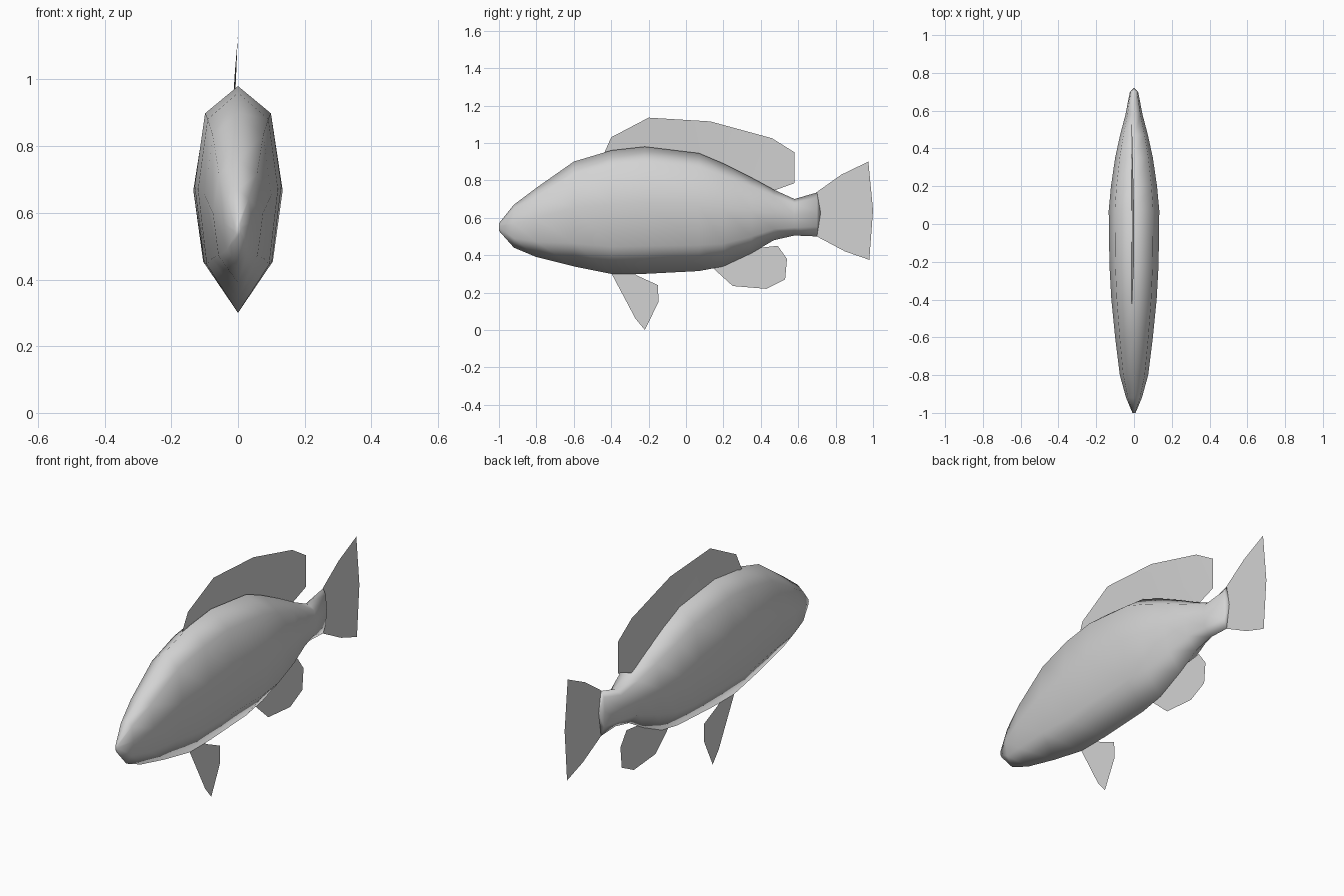
import bpy
import bmesh

default_cube = bpy.data.objects.get("Cube")
if default_cube:
    bpy.data.objects.remove(default_cube, do_unlink=True)

# One plain grey for the whole fish
grey = bpy.data.materials.new("fish_grey")
grey.use_nodes = True
colour = (0.65, 0.65, 0.65, 1)
grey.diffuse_color = colour
grey.node_tree.nodes["Principled BSDF"].inputs["Base Color"].default_value = colour


def finish(name, bm):
    """Turn a bmesh into a smooth shaded object."""
    for face in bm.faces:
        face.smooth = True
    mesh = bpy.data.meshes.new(name)
    bm.to_mesh(mesh)
    bm.free()
    mesh.materials.append(grey)
    part = bpy.data.objects.new(name, mesh)
    bpy.context.collection.objects.link(part)
    return part


# Body stations from nose to tail root: y, top, bottom, half width
STATIONS = [
    (-1.0, 0.57, 0.53, 0.008),
    (-0.92, 0.67, 0.44, 0.042),
    (-0.8, 0.76, 0.39, 0.075),
    (-0.6, 0.9, 0.34, 0.1),
    (-0.4, 0.96, 0.3, 0.12),
    (-0.22, 0.98, 0.3, 0.13),
    (0.07, 0.945, 0.315, 0.134),
    (0.2, 0.89, 0.34, 0.122),
    (0.35, 0.815, 0.41, 0.1),
    (0.47, 0.75, 0.48, 0.074),
    (0.58, 0.7, 0.505, 0.045),
    (0.7, 0.735, 0.5, 0.022),
]

# Half of the cross-section: share of the half width, share of the height
HALF_SECTION = [(0, 1), (0.76, 0.88), (1, 0.56), (0.78, 0.22), (0, 0)]
SECTION = HALF_SECTION + [(-x, z) for x, z in reversed(HALF_SECTION[1:-1])]


def build_body():
    bm = bmesh.new()
    rings = []
    for y, top, bottom, width in STATIONS:
        rings.append([bm.verts.new((x * width, y, bottom + z * (top - bottom)))
                      for x, z in SECTION])
    count = len(SECTION)
    for front, back in zip(rings, rings[1:]):
        for i in range(count):
            j = (i + 1) % count
            bm.faces.new((front[i], front[j], back[j], back[i]))
    # Close the nose and the tail root
    for ring, y in ((rings[0], -1.0), (rings[-1], 0.72)):
        middle = sum(v.co.z for v in ring) / count
        tip = bm.verts.new((0, y, middle))
        for i in range(count):
            bm.faces.new((ring[i], ring[(i + 1) % count], tip))
    bmesh.ops.recalc_face_normals(bm, faces=bm.faces)
    return finish("body", bm)


def build_fin(name, outline, lean=0.0, lean_top=1.0, lean_base=0.0):
    """Thin sheet from a side outline; its base may lean sideways."""
    bm = bmesh.new()
    verts = []
    for y, z in outline:
        share = (lean_top - z) / (lean_top - lean_base)
        verts.append(bm.verts.new((lean * min(max(share, 0), 1), y, z)))
    face = bm.faces.new(verts)
    bmesh.ops.triangulate(bm, faces=[face])
    bmesh.ops.recalc_face_normals(bm, faces=bm.faces)
    return finish(name, bm)


build_body()

build_fin("dorsal_fin", [
    (-0.44, 0.94), (-0.4, 1.03), (-0.2, 1.135), (0.13, 1.115), (0.46, 1.025),
    (0.58, 0.95), (0.58, 0.785), (0.47, 0.745), (0.3, 0.81), (0.1, 0.9),
    (-0.2, 0.94)], lean=-0.014, lean_top=1.13, lean_base=0.97)

build_fin("tail_fin", [
    (0.69, 0.73), (0.71, 0.745), (0.83, 0.83), (0.975, 0.9), (1.0, 0.64),
    (0.98, 0.375), (0.85, 0.42), (0.69, 0.505)])

build_fin("pelvic_fin", [
    (-0.4, 0.305), (-0.27, 0.06), (-0.22, 0.0), (-0.147, 0.15),
    (-0.15, 0.24), (-0.26, 0.29), (-0.3, 0.32)])

build_fin("anal_fin", [
    (0.14, 0.335), (0.25, 0.235), (0.43, 0.22), (0.53, 0.27), (0.54, 0.38),
    (0.49, 0.45), (0.4, 0.44), (0.3, 0.4)])
